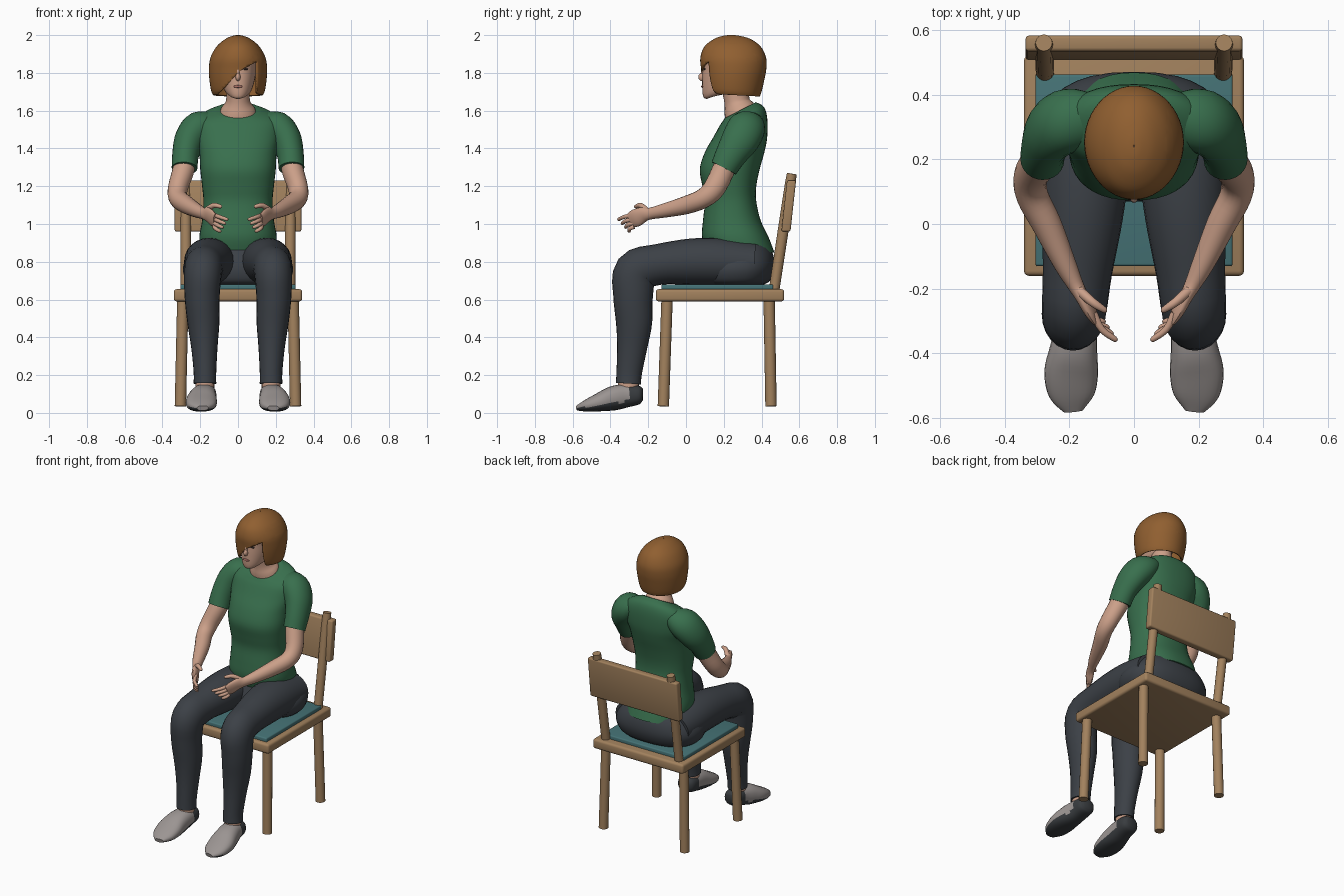
import bpy, bmesh
from math import sin, cos, pi, radians, copysign
from mathutils import Vector

cube = bpy.data.objects.get("Cube")
if cube:
    bpy.data.objects.remove(cube)


def material(name, r, g, b):
    mat = bpy.data.materials.new(name)
    mat.use_nodes = True
    mat.diffuse_color = (r, g, b, 1)
    shader = mat.node_tree.nodes["Principled BSDF"]
    shader.inputs["Base Color"].default_value = (r, g, b, 1)
    shader.inputs["Roughness"].default_value = 0.8
    return mat


WOOD = material("oak wood", .36, .22, .11)
TEAL = material("teal cushion", .06, .17, .18)
SKIN = material("skin", .60, .35, .25)
GREEN = material("green cotton", .04, .16, .075)
DENIM = material("charcoal trousers", .045, .052, .062)
HAIR = material("auburn hair", .28, .115, .03)
GREY = material("grey shoe", .33, .30, .29)
SOLE = material("dark sole", .04, .045, .05)
LIP = material("lips", .42, .17, .14)
EYE = material("dark eyes", .06, .04, .035)


def finish(bm, name, mats, mirror=False, angle=40):
    """Turn a bmesh into a smooth shaded object, mirrored across x if asked."""
    mesh = bpy.data.meshes.new(name)
    bm.to_mesh(mesh)
    bm.free()
    obj = bpy.data.objects.new(name, mesh)
    bpy.context.collection.objects.link(obj)
    for mat in mats:
        mesh.materials.append(mat)
    bpy.ops.object.select_all(action='DESELECT')
    obj.select_set(True)
    bpy.context.view_layer.objects.active = obj
    bpy.ops.object.shade_smooth_by_angle(angle=radians(angle))
    if mirror:
        obj.modifiers.new("mirror", 'MIRROR').use_clip = False
    return obj


def smooth(rows, steps=4):
    """Spline through rows of numbers."""
    out = []
    last = len(rows) - 1
    for i in range(last):
        quad = zip(rows[max(i - 1, 0)], rows[i], rows[i + 1], rows[min(i + 2, last)])
        quad = list(quad)
        for j in range(steps):
            t = j / steps
            out.append([b + t / 2 * (c - a + t * (2*a - 5*b + 4*c - d + t * (3*(b - c) + d - a)))
                        for a, b, c, d in quad])
    out.append(list(rows[last]))
    return out


def unit_ring(sides, power):
    """Points of a unit superellipse."""
    def bend(v):
        return copysign(abs(v) ** (2 / power), v)
    angles = [2 * pi * k / sides for k in range(sides)]
    return [(bend(cos(a)), bend(sin(a))) for a in angles]


def skin_rings(rings, caps=True):
    bm = bmesh.new()
    loops = [[bm.verts.new(p) for p in ring] for ring in rings]
    n = len(loops[0])
    for low, high in zip(loops, loops[1:]):
        for k in range(n):
            m = (k + 1) % n
            bm.faces.new((low[k], low[m], high[m], high[k]))
    if caps:
        bm.faces.new(loops[0][::-1])
        bm.faces.new(loops[-1])
    bmesh.ops.recalc_face_normals(bm, faces=bm.faces)
    return bm


def stack(rows, sides=32, power=2.0, caps=True):
    """Level rings: front height, back height, half width, front y, back y."""
    rings = []
    for zf, zb, hw, yf, yb in smooth(rows):
        rings.append([(hw * u, (yf + yb) / 2 + (yb - yf) / 2 * v,
                       (zf + zb) / 2 + (zb - zf) / 2 * v) for u, v in unit_ring(sides, power)])
    return skin_rings(rings, caps)


def tube(rows, sides=20, power=2.0, steps=4):
    """Rings along a path: x, y, z, radius sideways, radius across."""
    rows = smooth(rows, steps)
    pts = [Vector(r[:3]) for r in rows]
    rings = []
    for i, r in enumerate(rows):
        along = (pts[min(i + 1, len(pts) - 1)] - pts[max(i - 1, 0)]).normalized()
        side = Vector((1, 0, 0))
        side = (side - along * side.dot(along)).normalized()
        up = along.cross(side)
        rings.append([pts[i] + side * u * r[3] + up * v * r[4]
                      for u, v in unit_ring(sides, power)])
    return skin_rings(rings)


def box(name, low, high, mat, bevel, tilt=0):
    low, high = Vector(low), Vector(high)
    bm = bmesh.new()
    bmesh.ops.create_cube(bm, size=1)
    for v in bm.verts:
        v.co = v.co * (high - low) + (low + high) / 2
        v.co.y += tilt * (v.co.z - low.z)
    bmesh.ops.bevel(bm, geom=bm.edges[:], offset=bevel, segments=3, profile=.5, affect='EDGES')
    return finish(bm, name, [mat])


def blob(name, loc, size, mat, mirror=False):
    bm = bmesh.new()
    bmesh.ops.create_uvsphere(bm, u_segments=16, v_segments=10, radius=1)
    for v in bm.verts:
        v.co = v.co * Vector(size) + Vector(loc)
    return finish(bm, name, [mat], mirror)


# Chair
box("seat_frame", (-.34, -.16, .59), (.34, .52, .655), WOOD, .015)
box("seat_cushion", (-.305, -.13, .64), (.305, .462, .68), TEAL, .008)
box("backrest", (-.335, .505, .96), (.335, .553, 1.23), WOOD, .01, .11)
r = .03
finish(tube([(.305, -.12, .035, r, r), (.292, -.10, .61, r, r)], 16), "front_chair_leg", [WOOD], True)
finish(tube([(.305, .45, .035, r, r), (.292, .44, .61, r, r)], 16), "rear_chair_leg", [WOOD], True)
r = .028
finish(tube([(.275, .462, .62, r, r), (.278, .553, 1.22, r, r), (.278, .555, 1.238, .018, .018)], 16),
       "back_post", [WOOD], True)

# Trousers
finish(stack([(.675, .675, .22, .12, .40), (.70, .70, .27, .08, .445), (.77, .77, .292, .07, .47),
              (.85, .85, .25, .10, .457), (.92, .92, .18, .13, .41)], power=2.4), "trouser_seat", [DENIM])
finish(tube([(.145, .36, .79, .13, .11), (.15, .18, .80, .135, .125), (.16, .02, .80, .125, .122),
             (.175, -.15, .785, .107, .108), (.185, -.265, .745, .10, .116),
             (.19, -.28, .62, .093, .105), (.183, -.275, .48, .085, .096),
             (.178, -.285, .35, .07, .08), (.175, -.30, .22, .06, .068),
             (.175, -.305, .155, .06, .066)], 24), "trouser_leg", [DENIM], True)

# Shoes, with a dark heel and sole
finish(tube([(.175, -.305, .08, .05, .055), (.175, -.305, .18, .05, .055)]), "ankle", [SKIN], True)
bm = tube([(.175, -.228, .095, .035, .03), (.175, -.25, .095, .058, .05), (.178, -.32, .09, .064, .062),
           (.187, -.39, .076, .074, .064), (.194, -.46, .056, .083, .049),
           (.192, -.53, .037, .07, .031), (.187, -.578, .025, .03, .013)], 24, 2.4)
for f in bm.faces:
    if f.normal.z < -.3 or f.calc_center_median().y > -.3:
        f.material_index = 1
finish(bm, "shoe", [GREY, SOLE], True)

# Shirt
finish(stack([(.85, .85, .20, .11, .468), (.93, .93, .205, .085, .437), (1.02, 1.02, .19, .09, .395),
              (1.12, 1.12, .183, .10, .372), (1.2, 1.2, .19, .087, .372), (1.29, 1.29, .20, .073, .39),
              (1.38, 1.38, .205, .10, .415), (1.46, 1.46, .22, .145, .43),
              (1.52, 1.56, .22, .178, .43), (1.545, 1.62, .18, .195, .412),
              (1.56, 1.645, .11, .205, .37)], 40, 2.3), "shirt", [GREEN])
finish(tube([(.12, .32, 1.53, .06, .08), (.20, .32, 1.51, .088, .10), (.252, .29, 1.45, .083, .10),
             (.277, .24, 1.37, .071, .084), (.283, .20, 1.295, .068, .072)], 24), "sleeve", [GREEN], True)

# Arms and hands
finish(tube([(.28, .24, 1.38, .055, .055), (.288, .20, 1.29, .058, .06), (.318, .15, 1.19, .053, .058),
             (.315, .09, 1.135, .05, .052), (.27, 0, 1.10, .046, .048), (.215, -.12, 1.07, .035, .037),
             (.18, -.19, 1.055, .025, .031), (.16, -.225, 1.05, .021, .04),
             (.137, -.265, 1.032, .018, .047), (.12, -.292, 1.018, .012, .04)]), "arm", [SKIN], True)
for i, finger in enumerate(("index", "middle", "ring", "little")):
    x, y, z = .012 * i, .018 * i, -.021 * i
    finish(tube([(.125, -.275, 1.048 + z, .012, .012),
                 (.10 + x / 2, -.325 + y / 2, 1.038 + z, .011, .011),
                 (.06 + x, -.355 + y, 1.025 + z, .009, .009),
                 (.054 + x, -.36 + y, 1.022 + z, .003, .003)], 10), finger + "_finger", [SKIN], True)
finish(tube([(.17, -.205, 1.07, .016, .016), (.13, -.24, 1.098, .014, .014),
             (.092, -.265, 1.092, .01, .01), (.085, -.268, 1.09, .003, .003)], 10), "thumb", [SKIN], True)

# Neck and head
finish(stack([(1.50, 1.57, .11, .215, .37), (1.575, 1.635, .092, .205, .36), (1.62, 1.655, .07, .205, .342),
              (1.66, 1.67, .062, .20, .335), (1.75, 1.75, .06, .18, .33)]), "neck", [SKIN])
finish(stack([(1.662, 1.68, .02, .11, .16), (1.67, 1.69, .045, .094, .22), (1.70, 1.71, .07, .087, .30),
              (1.76, 1.76, .088, .086, .35), (1.82, 1.82, .097, .088, .38), (1.88, 1.88, .098, .092, .38),
              (1.94, 1.94, .07, .14, .35), (1.96, 1.96, .02, .20, .28)], power=2.2), "head", [SKIN])
blob("nose", (0, .086, 1.778), (.013, .021, .022), SKIN)
blob("nose_bridge", (0, .09, 1.805), (.009, .011, .03), SKIN)
blob("mouth", (0, .086, 1.728), (.025, .006, .007), LIP)
blob("eye", (.039, .098, 1.82), (.015, .006, .005), EYE, True)
blob("eyebrow", (.04, .099, 1.842), (.02, .005, .003), HAIR, True)

# Bobbed hair, cut open around the face with a side-swept fringe
bm = stack([(1.69, 1.675, .132, .115, .39), (1.71, 1.70, .142, .10, .40), (1.76, 1.76, .151, .088, .414),
            (1.82, 1.82, .154, .08, .425), (1.88, 1.88, .146, .076, .424), (1.94, 1.94, .113, .098, .395),
            (1.98, 1.98, .066, .15, .34), (1.997, 1.997, .025, .20, .28), (2, 2, .002, .238, .242)],
           48, caps=False)
cuts = [((.1, 0, 1.86), (1, 0, 0)), ((0, 0, 1.80), (-1.08, 0, 1)), ((0, 0, 1.805), (-.55, 0, 1))]
for co, no in cuts:
    bmesh.ops.bisect_plane(bm, geom=bm.verts[:] + bm.edges[:] + bm.faces[:], plane_co=co, plane_no=no)
opening = []
for f in bm.faces:
    c = f.calc_center_median()
    if c.y < .2 and all((c - Vector(co)).dot(Vector(no)) < 0 for co, no in cuts):
        opening.append(f)
bmesh.ops.delete(bm, geom=opening, context='FACES')
hair = finish(bm, "hair", [HAIR])
shell = hair.modifiers.new("thickness", 'SOLIDIFY')
shell.thickness = .012
shell.offset = -1
